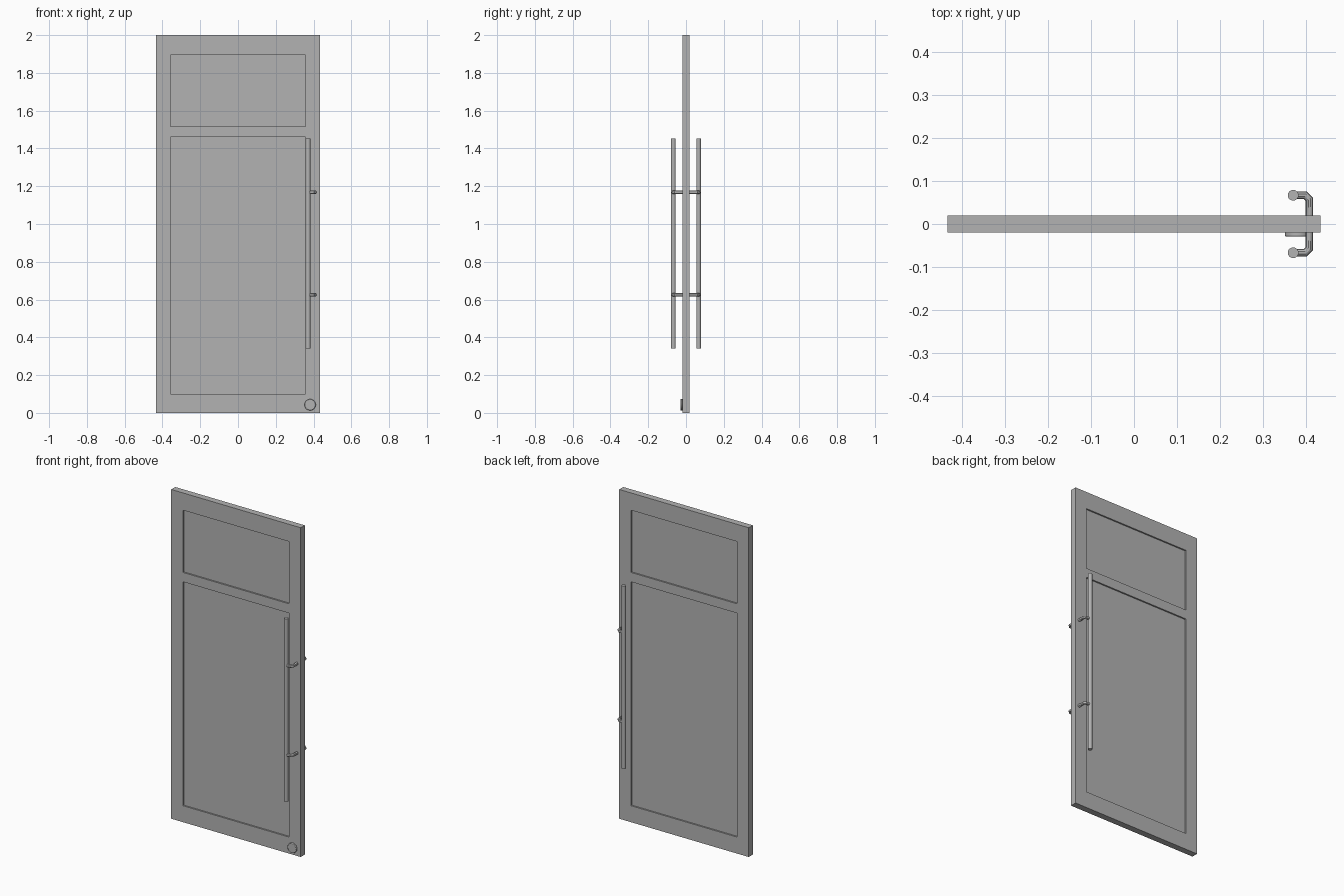
import bpy
import bmesh
import math
from mathutils import Vector

if "Cube" in bpy.data.objects:
    bpy.data.objects.remove(bpy.data.objects["Cube"], do_unlink=True)

HALF_W, HALF_T, HEIGHT = 0.435, 0.0195, 2.0
PANEL_X = 0.357
PANELS = [(0.10, 1.46), (1.517, 1.895)]
RECESS = 0.009
BAR_X, BAR_Y, BAR_R = 0.371, 0.067, 0.0125
BAR_Z = (0.342, 1.453)
POST_X, POST_R = 0.409, 0.0095

grey = bpy.data.materials.new("grey")
grey.use_nodes = True
colour = (0.45, 0.45, 0.45, 1)
grey.diffuse_color = colour
grey.node_tree.nodes["Principled BSDF"].inputs["Base Color"].default_value = colour


def cylinder(name, radius, depth, location, rotation=(0, 0, 0), sides=24):
    bpy.ops.mesh.primitive_cylinder_add(vertices=sides, radius=radius, depth=depth,
                                        location=location, rotation=rotation)
    ob = bpy.context.object
    ob.name = name
    ob.data.materials.append(grey)
    bpy.ops.object.shade_smooth_by_angle(angle=math.radians(35))
    return ob


# Door slab with two recessed panels on both faces
bm = bmesh.new()
bmesh.ops.create_cube(bm, size=1)
bmesh.ops.scale(bm, vec=(2 * HALF_W, 2 * HALF_T, HEIGHT), verts=bm.verts)
bmesh.ops.translate(bm, vec=(0, 0, HEIGHT / 2), verts=bm.verts)
cuts = [((x, 0, 0), (1, 0, 0)) for x in (-PANEL_X, PANEL_X)]
cuts += [((0, 0, z), (0, 0, 1)) for span in PANELS for z in span]
for point, normal in cuts:
    bmesh.ops.bisect_plane(bm, geom=bm.verts[:] + bm.edges[:] + bm.faces[:],
                           plane_co=point, plane_no=normal)
bm.normal_update()


def is_panel(face):
    c = face.calc_center_median()
    return (abs(face.normal.y) > 0.9 and abs(c.x) < PANEL_X
            and any(low < c.z < high for low, high in PANELS))


recessed = bmesh.ops.extrude_discrete_faces(bm, faces=[f for f in bm.faces if is_panel(f)])
for face in recessed["faces"]:
    inward = Vector((0, -math.copysign(RECESS, face.calc_center_median().y), 0))
    bmesh.ops.translate(bm, vec=inward, verts=face.verts[:])
bmesh.ops.recalc_face_normals(bm, faces=bm.faces)
mesh = bpy.data.meshes.new("door_slab")
bm.to_mesh(mesh)
bm.free()
mesh.materials.append(grey)
bpy.context.collection.objects.link(bpy.data.objects.new("door_slab", mesh))

# Long pull bars, front and back
for side, y in (("front", -BAR_Y), ("back", BAR_Y)):
    cylinder(side + "_pull_bar", BAR_R, BAR_Z[1] - BAR_Z[0], (BAR_X, y, sum(BAR_Z) / 2))

# Bent rods through the door that carry both bars
for label, z in (("lower", 0.625), ("upper", 1.168)):
    half = [(BAR_X, BAR_Y), (POST_X - 0.01, BAR_Y), (POST_X, BAR_Y - 0.01)]
    path = half + [(x, -y) for x, y in reversed(half)]
    curve = bpy.data.curves.new(label + "_handle_rod", "CURVE")
    curve.dimensions = "3D"
    curve.bevel_depth = POST_R
    curve.bevel_resolution = 3
    curve.use_fill_caps = True
    spline = curve.splines.new("POLY")
    spline.points.add(len(path) - 1)
    for point, (x, y) in zip(spline.points, path):
        point.co = (x, y, z, 1)
    curve.materials.append(grey)
    rod = bpy.data.objects.new(label + "_handle_rod", curve)
    bpy.context.collection.objects.link(rod)
    bpy.ops.object.select_all(action="DESELECT")
    rod.select_set(True)
    bpy.context.view_layer.objects.active = rod
    bpy.ops.object.convert(target="MESH")
    bpy.ops.object.shade_smooth_by_angle(angle=math.radians(35))

# Round floor lock in the bottom corner of the front
lock = cylinder("floor_lock", 0.03, 0.011, (0.382, -HALF_T - 0.0045, 0.043),
                (math.pi / 2, 0, 0), 32)
bevel = lock.modifiers.new("soft_rim", "BEVEL")
bevel.width = 0.003
bevel.segments = 2
bevel.limit_method = "ANGLE"
